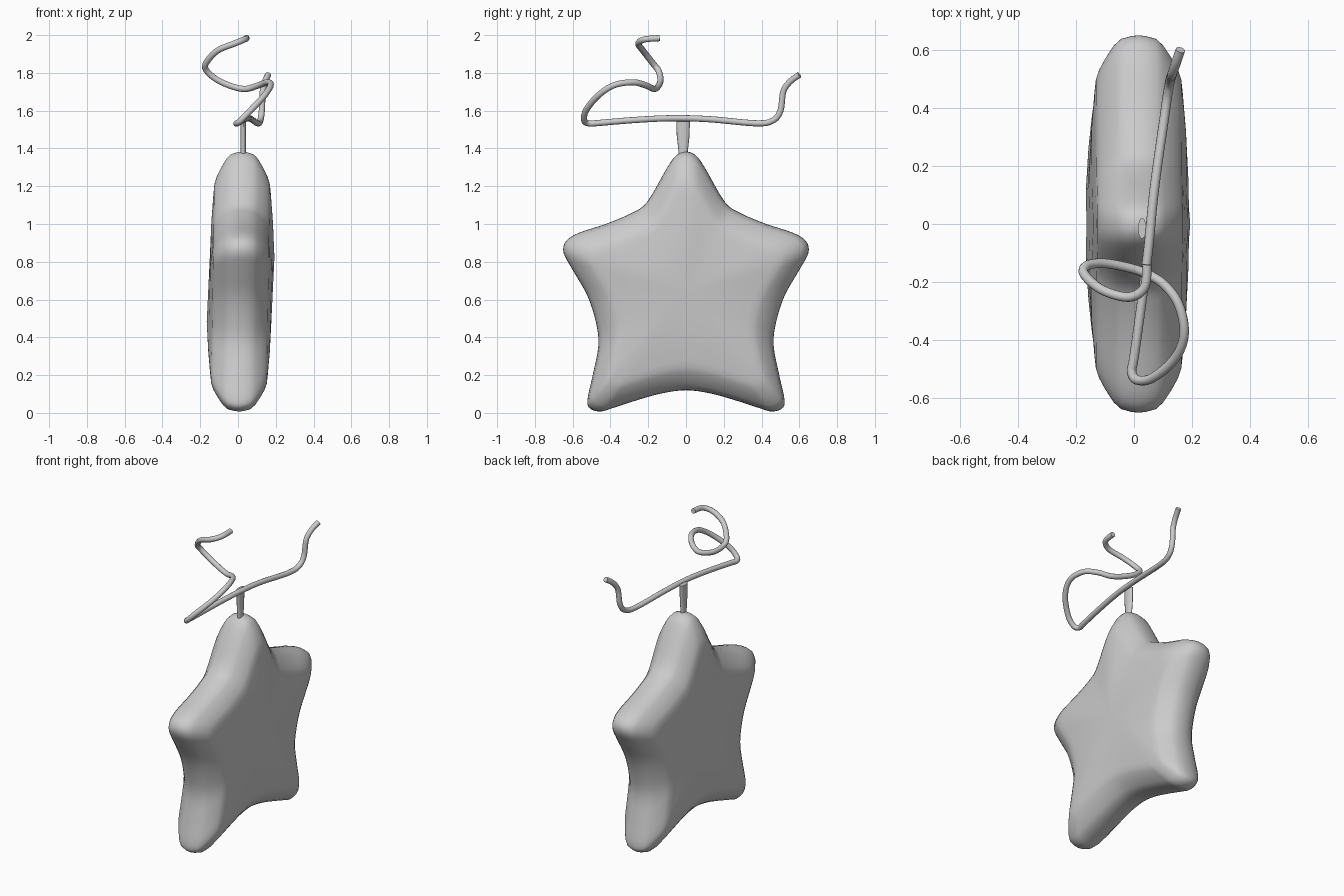
import bpy, bmesh, math
from mathutils import Vector

if "Cube" in bpy.data.objects:
    bpy.data.objects.remove(bpy.data.objects["Cube"])

mat = bpy.data.materials.new("plain grey")
mat.diffuse_color = (0.6, 0.6, 0.6, 1)
mat.use_nodes = True
mat.node_tree.nodes["Principled BSDF"].inputs["Base Color"].default_value = mat.diffuse_color


def spline(pts, n, closed):
    """Catmull-Rom samples through the points."""
    pts = [Vector(p) for p in pts]
    k = len(pts)
    out = []
    for i in range(k if closed else k - 1):
        if closed:
            a, b, c, d = (pts[(i + j) % k] for j in (-1, 0, 1, 2))
        else:
            a, b, c, d = (pts[min(max(i + j, 0), k - 1)] for j in (-1, 0, 1, 2))
        for s in range(n):
            t = s / n
            out.append(0.5 * (2 * b + (c - a) * t + (2 * a - 5 * b + 4 * c - d) * t * t
                              + (3 * b - a - 3 * c + d) * t ** 3))
    if not closed:
        out.append(pts[-1])
    return out


def loft(name, rings):
    """Mesh from matching closed rings, capped at both ends."""
    bm = bmesh.new()
    vs = [[bm.verts.new(p) for p in r] for r in rings]
    n = len(rings[0])
    for a, b in zip(vs, vs[1:]):
        for i in range(n):
            bm.faces.new((a[i], a[(i + 1) % n], b[(i + 1) % n], b[i]))
    for r in (vs[0], vs[-1]):
        mid = bm.verts.new(sum((v.co for v in r), Vector()) / n)
        for i in range(n):
            bm.faces.new((r[i], r[(i + 1) % n], mid))
    bmesh.ops.recalc_face_normals(bm, faces=bm.faces)
    me = bpy.data.meshes.new(name)
    bm.to_mesh(me)
    bm.free()
    ob = bpy.data.objects.new(name, me)
    bpy.context.collection.objects.link(ob)
    me.materials.append(mat)
    bpy.ops.object.select_all(action='DESELECT')
    ob.select_set(True)
    bpy.context.view_layer.objects.active = ob
    bpy.ops.object.shade_smooth_by_angle(angle=math.radians(45))
    return ob


# Puffy star: half outline (y, z), mirrored, lofted through the thickness
half = [(0.05, 1.362), (0.10, 1.295), (0.205, 1.115), (0.29, 1.055), (0.42, 1.0),
        (0.57, 0.95), (0.635, 0.905), (0.645, 0.845), (0.60, 0.76), (0.52, 0.62),
        (0.475, 0.48), (0.462, 0.36), (0.49, 0.21), (0.52, 0.07), (0.505, 0.025),
        (0.45, 0.01), (0.38, 0.03), (0.24, 0.075), (0.12, 0.107)]
outline = [(0, 1.38)] + half + [(0, 0.122)] + [(-y, z) for y, z in reversed(half)]
outline = spline(outline, 4, True)
CZ = 0.64
side = [(1.0, 0.025), (0.985, 0.06), (0.95, 0.085), (0.88, 0.115), (0.82, 0.136),
        (0.77, 0.147), (0.70, 0.152), (0.5, 0.163), (0.25, 0.171)]
profile = [(s, -x) for s, x in reversed(side)] + [(1.004, 0)] + side
rings = []
for s, x in profile:
    rings.append([Vector((x + 0.013 + 0.012 * (p.y - CZ), p.x * s, CZ + (p.y - CZ) * s))
                  for p in outline])
loft("star_body", rings)

# Flattened tapered stem
stem = [(1.34, 0.022), (1.38, 0.024), (1.47, 0.034), (1.56, 0.036)]
loft("stem", [[(0.028 + 0.014 * math.cos(a), -0.015 + w * math.sin(a), z)
               for a in (math.tau * i / 16 for i in range(16))] for z, w in stem])

# Curled wire on top
path = [(0.16, 0.60, 1.79), (0.143, 0.55, 1.753), (0.131, 0.515, 1.70), (0.126, 0.50, 1.60),
        (0.118, 0.46, 1.548), (0.105, 0.37, 1.533), (0.07, 0.12, 1.555), (0.05, -0.08, 1.56),
        (0.025, -0.28, 1.55), (0.0, -0.46, 1.535), (-0.008, -0.51, 1.532),
        (0.012, -0.538, 1.546), (0.065, -0.53, 1.60), (0.14, -0.465, 1.68),
        (0.173, -0.38, 1.735), (0.155, -0.28, 1.75), (0.105, -0.21, 1.733),
        (0.04, -0.17, 1.715), (-0.03, -0.148, 1.728), (-0.11, -0.135, 1.763),
        (-0.165, -0.145, 1.81), (-0.17, -0.175, 1.85), (-0.11, -0.227, 1.917),
        (-0.02, -0.252, 1.955), (0.035, -0.22, 1.977), (0.045, -0.14, 1.984)]
line = spline(path, 6, False)
# Carry a cross-section frame along the path without twisting
tubes, R = [], 0.0165
up = Vector((0, 0, 1))
for i, p in enumerate(line):
    t = (line[min(i + 1, len(line) - 1)] - line[max(i - 1, 0)]).normalized()
    up = (up - t * up.dot(t)).normalized()
    sd = t.cross(up)
    tubes.append([p + R * (math.cos(a) * up + math.sin(a) * sd)
                  for a in (math.tau * k / 12 for k in range(12))])
loft("curled_wire", tubes)
